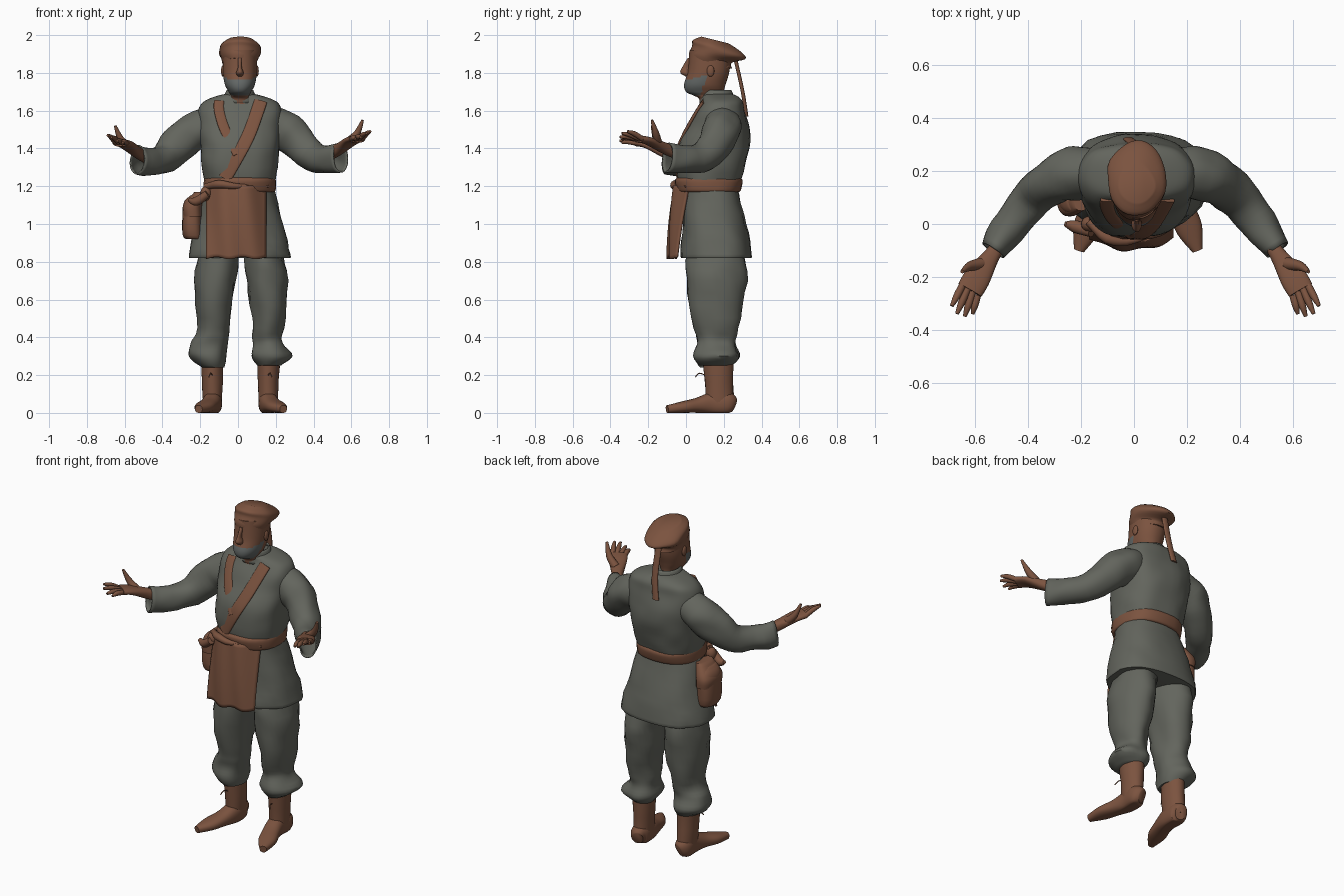
import bpy
import bmesh
import math
from mathutils import Vector, noise
from mathutils.bvhtree import BVHTree

default = bpy.data.objects.get("Cube")
if default:
    bpy.data.objects.remove(default, do_unlink=True)


def material(name, colour):
    mat = bpy.data.materials.new(name)
    mat.use_nodes = True
    mat.diffuse_color = (*colour, 1)
    mat.node_tree.nodes["Principled BSDF"].inputs["Base Color"].default_value = (*colour, 1)
    return mat


BROWN = material("warm brown", (.2, .087, .05))
GREY = material("grey cloth", (.125, .13, .11))
BEARD = material("beard grey", (.125, .137, .133))


def finish(name, bm, mats, paint=None, thickness=0):
    """Turn a bmesh into a smooth object; paint(center) picks the second material."""
    bmesh.ops.recalc_face_normals(bm, faces=bm.faces)
    if paint:
        for face in bm.faces:
            face.material_index = int(paint(face.calc_center_median()))
    mesh = bpy.data.meshes.new(name)
    bm.to_mesh(mesh)
    bm.free()
    for mat in mats:
        mesh.materials.append(mat)
    obj = bpy.data.objects.new(name, mesh)
    bpy.context.collection.objects.link(obj)
    if thickness:
        solid = obj.modifiers.new("thickness", "SOLIDIFY")
        solid.thickness = thickness
    bpy.ops.object.select_all(action="DESELECT")
    obj.select_set(True)
    bpy.context.view_layer.objects.active = obj
    bpy.ops.object.shade_smooth_by_angle(angle=math.radians(50))
    return obj


def spline(rows, steps):
    """Smoothly fill in between rows of numbers."""
    filled = []
    last = len(rows) - 1
    for i in range(last):
        quad = list(zip(rows[max(i - 1, 0)], rows[i], rows[i + 1], rows[min(i + 2, last)]))
        for s in range(steps):
            t = s / steps
            filled.append([b + t * (c - a + t * (2 * a - 5 * b + 4 * c - d + t * (3 * b - 3 * c + d - a))) / 2
                           for a, b, c, d in quad])
    return filled + [list(rows[last])]


def loft(name, rows, mats, up=None, sides=28, power=2, steps=4,
         hollow=False, crumple=0, warp=None, paint=None):
    """Skin rings given as (x, y, z, half width, half depth).
    Rings lie flat, or across the path when an up vector is given."""
    rings = spline(rows, steps)
    centers = [Vector(r[:3]) for r in rings]
    bm = bmesh.new()
    loops = []
    for i, ring in enumerate(rings):
        across, deep = Vector((1, 0, 0)), Vector((0, 1, 0))
        if up:
            along = centers[min(i + 1, len(rings) - 1)] - centers[max(i - 1, 0)]
            across = along.cross(Vector(up)).normalized()
            deep = across.cross(along).normalized()
        loop = []
        for k in range(sides):
            angle = math.tau * k / sides
            c, s = math.cos(angle), math.sin(angle)
            c = math.copysign(abs(c) ** (2 / power), c)
            s = math.copysign(abs(s) ** (2 / power), s)
            offset = across * c * ring[3] + deep * s * ring[4]
            co = centers[i] + offset
            if crumple:
                co += offset.normalized() * crumple * noise.noise(co * 11)
            loop.append(bm.verts.new(warp(co) if warp else co))
        loops.append(loop)
    for low, high in zip(loops, loops[1:]):
        for k in range(sides):
            n = (k + 1) % sides
            bm.faces.new((low[k], low[n], high[n], high[k]))
    if not hollow:
        bm.faces.new(loops[0])
        bm.faces.new(loops[-1])
    return finish(name, bm, mats, paint, .008 if hollow else 0)


def column(name, rows, mats, **options):
    """Loft on the body's middle plane, with rows (y, z, half width, half depth)."""
    return loft(name, [(.01, *row) for row in rows], mats, **options)


def cord(name, path, radii, **options):
    """Round tube through points, with one radius for each point."""
    rows = [(*point, radius, radius) for point, radius in zip(path, radii)]
    loft(name, rows, [BROWN], up=UP, **options)


def ball(name, center, size):
    bm = bmesh.new()
    bmesh.ops.create_uvsphere(bm, u_segments=16, v_segments=10, radius=1)
    for v in bm.verts:
        v.co = Vector(c + s * p for c, s, p in zip(center, size, v.co))
    finish(name, bm, [BROWN])


UP = (0, 0, 1)


def open_neck(p):
    return p.y < .13 and abs(p.x - .01) < (p.z - 1.59) / 4


# Jacket body, collar, belt and skirt
torso = column("jacket", [
    (.12, 1.2, .18, .16), (.13, 1.3, .2, .18), (.15, 1.42, .21, .19), (.17, 1.52, .22, .16),
    (.18, 1.6, .22, .13), (.19, 1.65, .19, .11), (.18, 1.68, .11, .09), (.17, 1.69, .06, .06),
], [GREY, BROWN], power=2.5, sides=48, crumple=.008, paint=open_neck)
column("collar", [(.17, 1.64, .1, .1), (.16, 1.71, .07, .08)],
       [GREY, BROWN], hollow=True, sides=40, paint=open_neck)
column("belt", [(.12, 1.17, .18, .16), (.12, 1.18, .19, .17), (.12, 1.23, .19, .18), (.12, 1.25, .18, .16)],
       [BROWN], power=2.4, crumple=.004)
column("jacket_skirt", [(.12, 1.2, .18, .15), (.15, 1, .23, .17), (.16, .84, .27, .19), (.16, .82, .26, .18)],
       [GREY], power=2.4, crumple=.012)


# Trouser legs, with rows (x, z, half width, half depth)
def trouser(name, rows):
    loft(name, [(x, .16, z, a, b) for x, z, a, b in rows], [GREY], crumple=.016)


trouser("left_trouser", [(.13, .88, .1, .14), (.15, .7, .11, .16), (.16, .45, .08, .12),
                         (.16, .37, .08, .1), (.18, .3, .11, .12), (.16, .25, .06, .08)])
trouser("right_trouser", [(-.1, .88, .1, .14), (-.12, .7, .11, .16), (-.13, .45, .08, .12),
                          (-.15, .37, .1, .1), (-.16, .3, .1, .12), (-.13, .24, .06, .08)])

# Rows shared by both sides of the body
BOOT_SHAFT = [(.16, .18, .04, .05, .07), (.16, .17, .29, .06, .08)]
BOOT_FOOT = [(.15, .25, .04, .03, .04), (.16, .22, .05, .05, .06), (.16, .14, .05, .05, .06),
             (.18, .06, .04, .05, .04), (.21, -.02, .03, .05, .03), (.24, -.1, .02, .02, .02)]
SLEEVE = [(.13, .2, 1.55, .08, .08), (.22, .19, 1.51, .1, .1), (.3, .17, 1.45, .09, .1),
          (.39, .1, 1.36, .08, .08), (.47, 0, 1.34, .07, .07), (.54, -.1, 1.35, .05, .08)]
PALM = [(.49, -.04, 1.37, .03, .03), (.54, -.11, 1.4, .03, .03),
        (.6, -.2, 1.44, .05, .02), (.63, -.25, 1.45, .05, .02)]
THUMB = [(.58, -.15, 1.43), (.63, -.16, 1.48), (.66, -.18, 1.55)]
FINGER_TIPS = [(.7, -.31, 1.49), (.68, -.34, 1.48), (.65, -.35, 1.46), (.62, -.34, 1.45)]
LACE = [(.16, .1, .2), (.17, .07, .21), (.18, .05, .19)]


def above_ground(co):
    return Vector((co.x, co.y, max(co.z, 0)))


# Boots, sleeves and hands
for side in ("left", "right"):
    def place(rows, drop=0, scale=.985, shift=0):
        if side == "left":
            return rows
        return [(shift - r[0] * scale, r[1], r[2] - drop, *r[3:]) for r in rows]

    boot = {"scale": .9, "shift": .008}
    loft(side + "_boot_shaft", place(BOOT_SHAFT, **boot), [BROWN], crumple=.006)
    loft(side + "_boot_foot", place(BOOT_FOOT, **boot), [BROWN], up=UP, power=2.3, warp=above_ground)
    cord(side + "_boot_lace", place(LACE, **boot), [.003] * 3, sides=6)
    loft(side + "_sleeve", place(SLEEVE, .01), [GREY], up=UP, hollow=True, crumple=.012)
    loft(side + "_palm", place(PALM, .02), [BROWN], up=UP, power=2.4)
    cord(side + "_thumb", place(THUMB, .03), [.025, .018, .007], sides=12)
    for i, tip in enumerate(FINGER_TIPS):
        base = Vector(PALM[-1][:3]) + Vector((.8, .6, 0)) * (.034 - .023 * i)
        bend = base.lerp(Vector(tip), .55) + Vector((0, 0, .006))
        cord(side + "_finger", place([base, bend, tip], .02), [.014, .0135, .007], sides=12)
    ball(side + "_ear", (.1 if side == "left" else -.08, .13, 1.81), (.01, .02, .03))


# Head with a beard painted on the jaw
def jaw(p):
    return p.z > 1.68 and p.y < .08 + (p.z - 1.69) * .3 and p.z < 1.765 + max(0, p.y - .02) * .3


column("head", [
    (.14, 1.6, .07, .07), (.14, 1.66, .06, .07), (.12, 1.68, .05, .08), (.1, 1.7, .06, .1),
    (.1, 1.74, .08, .11), (.12, 1.81, .09, .11), (.13, 1.92, .09, .11),
], [BROWN, BEARD], power=2.15, sides=64, steps=7, paint=jaw)
column("nose", [(.01, 1.78, .01, .01), (0, 1.8, .02, .03), (0, 1.83, .01, .02), (.02, 1.88, .01, .01)],
       [BROWN], sides=16)

# Slanted cap with a hanging tail
column("cap", [
    (.13, 1.85, .09, .11), (.13, 1.88, .1, .11), (.17, 1.92, .11, .14),
    (.16, 1.95, .1, .13), (.15, 1.98, .06, .07),
], [BROWN], sides=36, crumple=.012, warp=lambda co: co - Vector((0, 0, (co.y - .13) / 4)))
loft("cap_tail", [(0, .26, 1.88, .02, .01), (0, .3, 1.7, .02, .01), (-.02, .32, 1.57, .02, .01)],
     [BROWN], sides=16)

# Chest sashes draped on the jacket front
surface = BVHTree.FromPolygons([v.co for v in torso.data.vertices],
                               [p.vertices for p in torso.data.polygons])


def sash(name, path, half_width):
    rows = []
    for x, z in path:
        hit = surface.ray_cast(Vector((x, -1, z)), Vector((0, 1, 0)))[0]
        rows.append((x, hit.y, z, half_width, .009))
    loft(name, rows, [BROWN], up=(0, -.9, .4), sides=20, power=3)


sash("right_sash", [(-.1, 1.65), (-.1, 1.6), (-.07, 1.5), (0, 1.37)], .027)
sash("left_sash", [(.12, 1.65), (.1, 1.59), (.06, 1.48), (.01, 1.38), (-.07, 1.24)], .035)

# Apron: a curved, slightly wavy sheet
bm = bmesh.new()
bmesh.ops.create_grid(bm, x_segments=24, y_segments=20, size=1)
for v in bm.verts:
    u, t = v.co.x, (v.co.y + 1) / 2
    ripple = .006 * math.sin(7 * u + 2 * t)
    v.co = Vector((.16 * u - .01, .03 * t * t + (.045 + .035 * t) * u * u + ripple - .1,
                   .82 + .385 * t + ripple * (1 - t)))
finish("apron", bm, [BROWN], thickness=.012)
cord("apron_roll", [(-.17, .01, 1.2), (-.1, -.05, 1.21), (0, -.06, 1.2), (.16, 0, 1.2)],
     [.02, .02, .016, .01], crumple=.01)

# Knot and pouch on the right hip
ball("belt_knot", (-.17, 0, 1.16), (.03, .03, .04))
cord("knot_end", [(-.16, -.03, 1.16), (-.22, -.01, 1.12), (-.26, 0, 1.13)], [.02, .024, .01], sides=16)
loft("pouch", [(-.22, .12, .92, .03, .05), (-.24, .12, .94, .05, .08), (-.24, .12, 1.1, .05, .08),
               (-.21, .11, 1.15, .04, .06)], [BROWN], power=2.6, crumple=.006)
loft("pouch_flap", [(-.24, .12, 1.04, .05, .09), (-.24, .12, 1.1, .05, .09), (-.2, .11, 1.17, .03, .06)],
     [BROWN], power=2.6)
